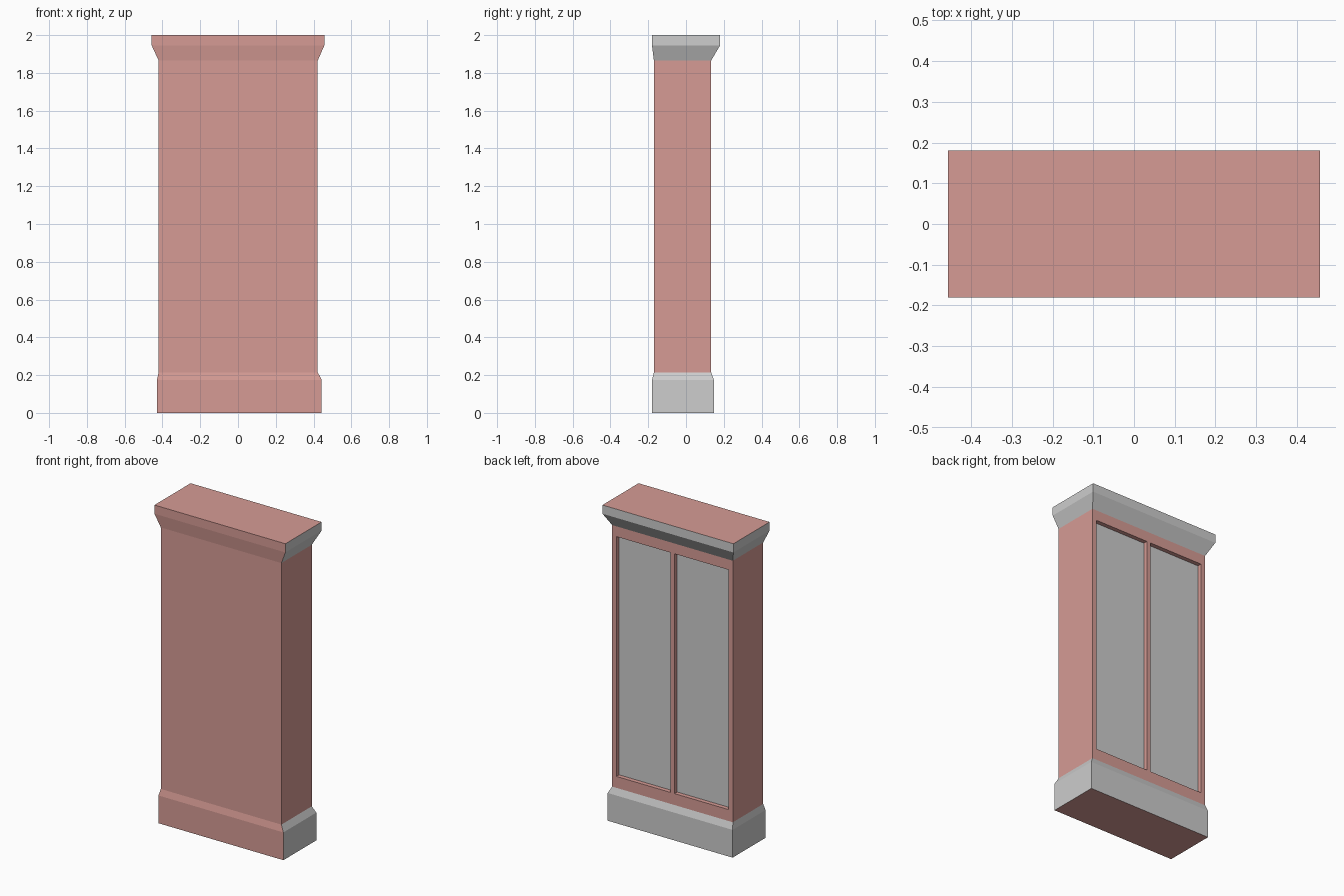
import bpy
import bmesh

cube = bpy.data.objects.get("Cube")
if cube:
    bpy.data.objects.remove(cube, do_unlink=True)


def make_material(name, color):
    mat = bpy.data.materials.new(name)
    mat.use_nodes = True
    mat.diffuse_color = color
    mat.node_tree.nodes["Principled BSDF"].inputs["Base Color"].default_value = color
    return mat


PINK, GREY = 0, 1
materials = [make_material("dusty_pink", (0.67, 0.33, 0.30, 1)),
             make_material("light_grey", (0.61, 0.61, 0.61, 1))]

# Outlines as (left x, right x, front y, back y)
BODY = (-0.42, 0.422, -0.17, 0.133)
BASE = (-0.429, 0.443, -0.18, 0.148)
TOP = (-0.457, 0.457, -0.18, 0.18)
BASE_TOP, TOP_START = 0.215, 1.865


def loft(levels, cap_bottom=False, cap_top=False):
    """Stack rectangular outlines, given as (z, outline), into a bmesh."""
    bm = bmesh.new()
    rings = []
    for z, (x0, x1, y0, y1) in levels:
        corners = ((x0, y0), (x1, y0), (x1, y1), (x0, y1))
        rings.append([bm.verts.new((x, y, z)) for x, y in corners])
    for low, high in zip(rings, rings[1:]):
        for i in range(4):
            j = (i + 1) % 4
            bm.faces.new((low[i], low[j], high[j], high[i]))
    if cap_bottom:
        bm.faces.new(rings[0][::-1])
    if cap_top:
        bm.faces.new(rings[-1])
    bm.normal_update()
    return bm


def finish(bm, name):
    mesh = bpy.data.meshes.new(name)
    bm.to_mesh(mesh)
    bm.free()
    for mat in materials:
        mesh.materials.append(mat)
    obj = bpy.data.objects.new(name, mesh)
    bpy.context.collection.objects.link(obj)
    return obj


def paint_trim(bm):
    """Grey sides and back; pink front, top and underside."""
    for face in bm.faces:
        n = face.normal
        pink = n.y < -0.5 or abs(n.z) > 0.95
        face.material_index = PINK if pink else GREY


# Plinth with a sloped upper edge
plinth = loft([(0, BASE), (0.175, BASE), (BASE_TOP, BODY)], cap_bottom=True)
paint_trim(plinth)
finish(plinth, "plinth")

# Flared cornice with a flat top
cornice = loft([(TOP_START, BODY), (1.945, TOP), (2.0, TOP)], cap_top=True)
paint_trim(cornice)
finish(cornice, "cornice")

# Cabinet body: cut the back face along the panel edges
body = loft([(BASE_TOP, BODY), (TOP_START, BODY)])
mid = (BODY[0] + BODY[1]) / 2
inner, outer = 0.014, 0.391
panel_low, panel_high = 0.287, 1.8
cuts = [((mid + s, 0, 0), (1, 0, 0)) for s in (-outer, -inner, inner, outer)]
cuts += [((0, 0, z), (0, 0, 1)) for z in (panel_low, panel_high)]
for point, normal in cuts:
    back = [f for f in body.faces if f.normal.y > 0.9]
    geom = set(back)
    for f in back:
        geom.update(f.edges)
        geom.update(f.verts)
    bmesh.ops.bisect_plane(body, geom=list(geom), plane_co=point, plane_no=normal)
    body.normal_update()

# Recessed grey panels, one on each side of the middle stile
panels = []
for f in body.faces:
    c = f.calc_center_median()
    if (f.normal.y > 0.9 and panel_low < c.z < panel_high
            and inner < abs(c.x - mid) < outer):
        panels.append(f)
recessed = bmesh.ops.extrude_discrete_faces(body, faces=panels)["faces"]
for f in recessed:
    f.material_index = GREY
    bmesh.ops.translate(body, vec=(0, -0.027, 0), verts=f.verts)
finish(body, "cabinet_body")
